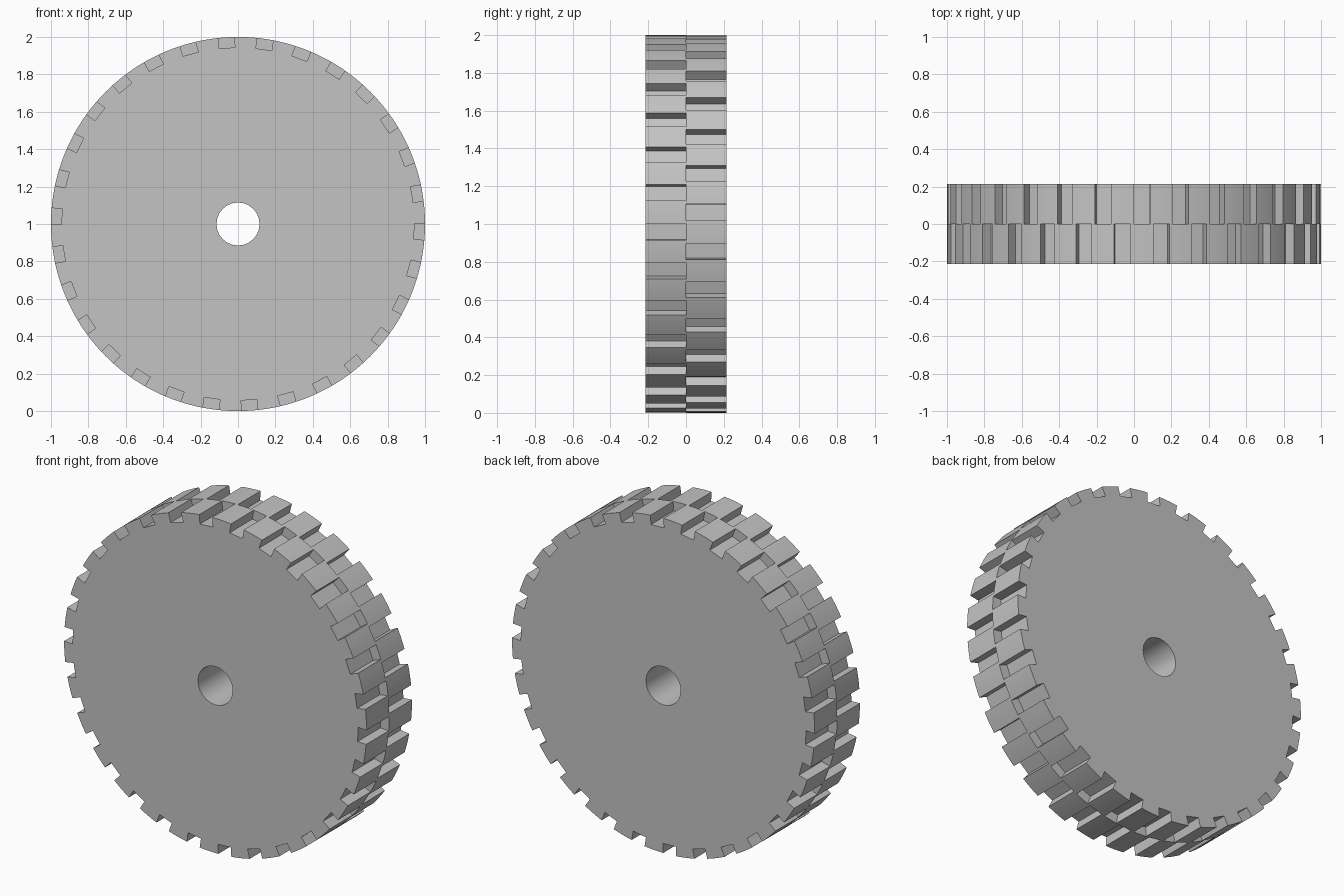
import bpy
import bmesh
import math

cube = bpy.data.objects.get("Cube")
if cube:
    bpy.data.objects.remove(cube, do_unlink=True)

OUTER, ROOT, HOLE = 1.0, 0.944, 0.115
ROW_WIDTH = 0.214
TEETH = 30
PITCH = 2 * math.pi / TEETH
NOTCH_HALF = 0.043
ARC_STEPS = 5

grey = bpy.data.materials.new("plain_grey")
grey.use_nodes = True
colour = (0.55, 0.55, 0.55, 1.0)
grey.diffuse_color = colour
grey.node_tree.nodes["Principled BSDF"].inputs["Base Color"].default_value = colour


def polar(radius, angle):
    return radius * math.cos(angle), radius * math.sin(angle)


def toothed_outline(offset):
    """Rim arcs separated by parallel-sided notches."""
    rim = math.asin(NOTCH_HALF / OUTER)
    root = math.asin(NOTCH_HALF / ROOT)
    points = []
    for i in range(TEETH):
        a = offset + i * PITCH
        points += [polar(ROOT, a - root), polar(ROOT, a + root)]
        for k in range(ARC_STEPS + 1):
            points.append(polar(OUTER, a + rim + (PITCH - 2 * rim) * k / ARC_STEPS))
    return points


def add_loop(curve, points):
    spline = curve.splines.new("POLY")
    spline.points.add(len(points) - 1)
    for p, (x, y) in zip(spline.points, points):
        p.co = (x, y, 0, 1)
    spline.use_cyclic_u = True


def wheel_row(name, offset, y):
    # Filled profile with a round axle hole, extruded to the row width
    curve = bpy.data.curves.new(name, "CURVE")
    curve.dimensions = "2D"
    curve.fill_mode = "BOTH"
    curve.extrude = ROW_WIDTH / 2
    add_loop(curve, toothed_outline(offset))
    add_loop(curve, [polar(HOLE, 2 * math.pi * i / 24) for i in range(24)])
    obj = bpy.data.objects.new(name, curve)
    bpy.context.collection.objects.link(obj)
    obj.rotation_euler.x = math.pi / 2
    obj.location = (0, y, OUTER)
    bpy.ops.object.select_all(action="DESELECT")
    obj.select_set(True)
    bpy.context.view_layer.objects.active = obj
    bpy.ops.object.convert(target="MESH")
    obj = bpy.context.view_layer.objects.active
    # Weld the caps to the walls
    bm = bmesh.new()
    bm.from_mesh(obj.data)
    bmesh.ops.remove_doubles(bm, verts=bm.verts, dist=1e-5)
    bmesh.ops.recalc_face_normals(bm, faces=bm.faces)
    bm.to_mesh(obj.data)
    bm.free()
    obj.data.materials.clear()
    obj.data.materials.append(grey)
    bpy.ops.object.shade_smooth_by_angle(angle=math.radians(25))


# Two rows of teeth, staggered by half a pitch
front_offset = math.radians(-2.4)
wheel_row("front_toothed_row", front_offset, -ROW_WIDTH / 2)
wheel_row("back_toothed_row", front_offset + PITCH / 2, ROW_WIDTH / 2)
